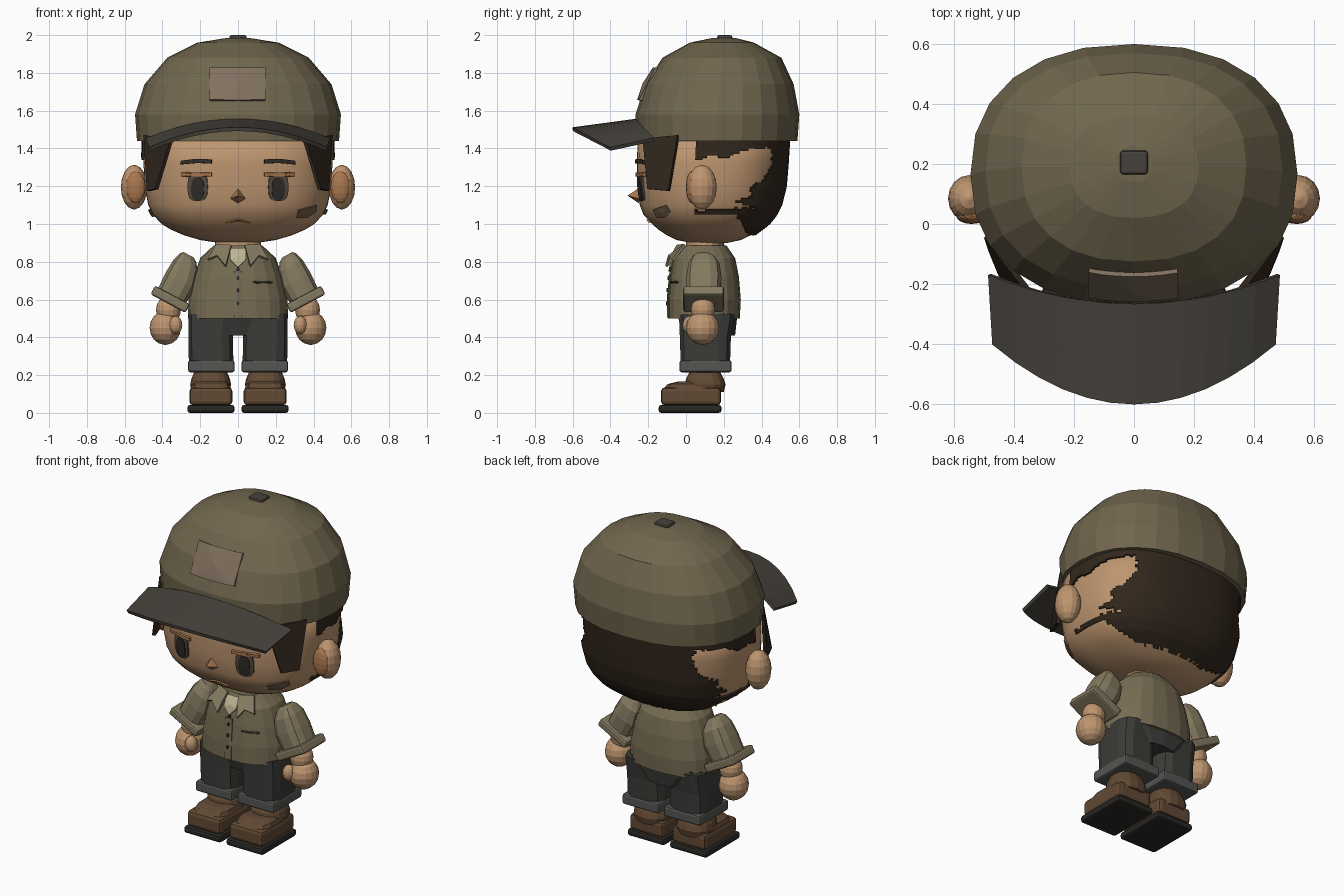
import bpy, bmesh, math, random
from mathutils import Matrix, Vector

if "Cube" in bpy.data.objects:
    bpy.data.objects.remove(bpy.data.objects["Cube"])

random.seed(4)

def color(name, h):
    m = bpy.data.materials.new(name)
    lin = [(int(h[i:i + 2], 16) / 255) ** 2.2 for i in (0, 2, 4)]
    m.diffuse_color = (*lin, 1)
    m.use_nodes = True
    m.node_tree.nodes["Principled BSDF"].inputs["Base Color"].default_value = m.diffuse_color
    return m

SKIN, BLUSH = color("skin", "BC946F"), color("inner_skin", "A87650")
HAIR, DARK = color("hair", "352B22"), color("dark", "33302C")
CAP, BRIM, PATCH = color("cap_cloth", "70664F"), color("brim_cloth", "48443E"), color("patch_cloth", "80705F")
SHIRT, COLLAR, UNDER = color("shirt_cloth", "766C54"), color("collar_cloth", "837960"), color("undershirt", "BDB291")
PANTS, TURNUP = color("trouser_cloth", "3E3E3B"), color("turnup_cloth", "555653")
BOOT, SOLE, EYE = color("boot_leather", "624B37"), color("sole_rubber", "2C2B28"), color("eye_grey", "554A40")

def build(name, verts, faces, mat, smooth=False, mirror=False, thick=0, mtx=None, bevel=0):
    bm = bmesh.new()
    vs = [bm.verts.new(mtx @ Vector(v) if mtx else v) for v in verts]
    for f in faces:
        bm.faces.new([vs[i] for i in f])
    bmesh.ops.recalc_face_normals(bm, faces=bm.faces)
    for f in bm.faces:
        f.smooth = smooth
    me = bpy.data.meshes.new(name)
    for v in [v for v in bm.verts if not v.link_faces]:
        bm.verts.remove(v)
    bm.to_mesh(me)
    bm.free()
    ob = bpy.data.objects.new(name, me)
    bpy.context.collection.objects.link(ob)
    me.materials.append(mat)
    if thick:
        s = ob.modifiers.new("thickness", 'SOLIDIFY')
        s.thickness, s.offset = thick, 0
    if bevel:
        b = ob.modifiers.new("bevel", 'BEVEL')
        b.width, b.segments = bevel, 2
    if mirror:
        ob.modifiers.new("mirror", 'MIRROR')
    return ob

# A ring is (z, half width, front y, back y, optional centre x)
def ring_point(r, a, e):
    z, rx, y0, y1 = r[:4]
    c, s = math.cos(a), math.sin(a)
    x = math.copysign(abs(c) ** (2 / e), c) * rx + (r[4] if len(r) > 4 else 0)
    return (x, (y0 + y1) / 2 + math.copysign(abs(s) ** (2 / e), s) * (y1 - y0) / 2, z)

def loft(name, rings, n, e, mat, off=0.0, **kw):
    verts = [ring_point(r, 2 * math.pi * (i + off) / n, e) for r in rings for i in range(n)]
    faces = [(k * n + i, k * n + (i + 1) % n, (k + 1) * n + (i + 1) % n, (k + 1) * n + i)
             for k in range(len(rings) - 1) for i in range(n)]
    faces += [tuple(range(n)), tuple(range(len(verts) - n, len(verts)))]
    return build(name, verts, faces, mat, **kw)

def lerp_ring(rings, z):
    for a, b in zip(rings, rings[1:]):
        if z <= b[0]:
            break
    t = max(0, min(1, (z - a[0]) / (b[0] - a[0])))
    return [p + (q - p) * t for p, q in zip(a, b)]

# Polygon laid on the front of a lofted surface
def decal(name, rings, e, pts, mat, off=0.006, thick=0.012, **kw):
    cx, cz = (sum(p[i] for p in pts) / len(pts) for i in (0, 1))
    verts = []
    for x, z in [(cx, cz)] + pts:
        _, rx, y0, y1 = lerp_ring(rings, z)
        d = max(0, 1 - abs(x / rx) ** e) ** (1 / e)
        verts.append((x, (y0 + y1) / 2 - d * (y1 - y0) / 2 - off, z))
    n = len(pts)
    return build(name, verts, [(0, i + 1, (i + 1) % n + 1) for i in range(n)], mat, thick=thick, **kw)

def oval(x, z, rx, rz, e=2, n=16):
    return [ring_point((0, rx, z - rz, z + rz, x), 2 * math.pi * i / n, e)[:2] for i in range(n)]

def rect(x0, x1, z0, z1, n=6):
    top = [(x0 + (x1 - x0) * i / n, z1) for i in range(n + 1)]
    return top + [(x, z0) for x, _ in reversed(top)]

def box(name, lo, hi, mat, bevel=0.01, **kw):
    v = [(x, y, z) for x in (lo[0], hi[0]) for y in (lo[1], hi[1]) for z in (lo[2], hi[2])]
    f = [(0, 1, 3, 2), (4, 6, 7, 5), (0, 4, 5, 1), (2, 3, 7, 6), (0, 2, 6, 4), (1, 5, 7, 3)]
    return build(name, v, f, mat, bevel=bevel, **kw)

def ball(name, c, r, mat, n=16, **kw):
    rings = []
    for k in range(9):
        a = -1.5 + 3.0 * k / 8
        rings.append((c[2] + r[2] * math.sin(a), r[0] * math.cos(a),
                      c[1] - r[1] * math.cos(a), c[1] + r[1] * math.cos(a), c[0]))
    return loft(name, rings, n, 2, mat, **kw)

# Head and neck
HEAD = [(0.9, 0.1, 0.03, 0.22), (0.915, 0.2, -0.05, 0.29), (0.94, 0.285, -0.1, 0.34),
        (0.97, 0.355, -0.145, 0.38), (1.0, 0.405, -0.18, 0.42), (1.05, 0.45, -0.225, 0.46),
        (1.1, 0.475, -0.245, 0.485), (1.2, 0.495, -0.258, 0.51), (1.32, 0.5, -0.26, 0.52), (1.48, 0.495, -0.255, 0.53)]
loft("head", HEAD, 48, 2.5, SKIN, smooth=True)
loft("neck", [(0.84, 0.125, 0, 0.2), (0.94, 0.12, 0, 0.2)], 16, 2, SKIN)

# Hair: thin shell around the back of the head with ragged bare patches behind the ears
BARE = [(-0.1, 1.3), (0.14, 1.36), (0.2, 1.345), (0.25, 1.37), (0.31, 1.395), (0.4, 1.4), (0.45, 1.41), (0.46, 1.33),
        (0.42, 1.24), (0.34, 1.19), (0.35, 1.15), (0.26, 1.12), (0.37, 1.085), (0.1, 1.07), (-0.1, 1.07)]

def has_hair(x, y, z):
    inside = False
    for (a, b), (c, d) in zip(BARE, BARE[1:] + BARE[:1]):
        if (b > z) != (d > z) and y < a + (c - a) * (z - b) / (d - b):
            inside = not inside
    low = 1.05 if y < 0.27 else max(0.95, 1.05 - (y - 0.27) * 1.6)
    return y > 0.05 and z > low and not (inside and abs(x) > 0.2)

cols, rows, verts = 96, 44, []
for k in range(rows + 1):
    z = 0.945 + 0.525 * k / rows
    _, rx, y0, y1 = lerp_ring(HEAD, z)
    verts += [ring_point((z, rx + 0.008, y0, y1 + 0.018), math.pi * (i / cols * 1.2 - 0.1), 2.5) for i in range(cols + 1)]
faces = []
for k in range(rows):
    for i in range(cols):
        a = k * (cols + 1) + i
        f = (a, a + 1, a + cols + 2, a + cols + 1)
        if has_hair(*(sum(verts[j][c] for j in f) / 4 + random.uniform(-.006, .006) for c in range(3))):
            faces.append(f)
build("back_hair", verts, faces, HAIR, thick=0.012)
build("sideburn", [(0.492, -0.04, 1.47), (0.35, -0.225, 1.45), (0.43, -0.2, 1.185), (0.475, -0.09, 1.175)],
      [(0, 1, 2, 3)], HAIR, mirror=True, thick=0.02)

# Ears
ball("ear", (0.55, 0.085, 1.195), (0.07, 0.078, 0.118), SKIN, mirror=True)
ball("inner_ear", (0.542, 0.03, 1.195), (0.052, 0.03, 0.085), BLUSH, mirror=True)

# Face
decal("eye", HEAD, 2.5, oval(0.213, 1.197, 0.053, 0.075, 3), EYE, 0.003, mirror=True)
decal("pupil", HEAD, 2.5, oval(0.213, 1.185, 0.034, 0.062, 2.5), DARK, 0.008, mirror=True)
decal("eyelid", HEAD, 2.5, rect(0.14, 0.3, 1.252, 1.272), BLUSH, 0.01, mirror=True)
decal("eyebrow", HEAD, 2.5, [(0.14, 1.32), (0.22, 1.323), (0.305, 1.315), (0.3, 1.335), (0.22, 1.345), (0.14, 1.342)],
      DARK, 0.01, mirror=True)
decal("mouth", HEAD, 2.5, [(-0.065, 1.008), (0, 1.018), (0.065, 1.008), (0, 1.026)], BLUSH, 0.003)
decal("cheek_smudge", HEAD, 2.5, [(0.31, 1.035), (0.36, 1.035), (0.41, 1.065), (0.415, 1.1), (0.36, 1.085), (0.32, 1.075)],
      color("smudge", "75604B"), 0.003)
build("nose", [(-0.04, -0.25, 1.135), (0.04, -0.25, 1.135), (0, -0.25, 1.19), (0, -0.31, 1.15), (0, -0.25, 1.11)],
      [(0, 3, 2), (1, 2, 3), (0, 4, 3), (1, 3, 4), (0, 2, 1, 4)], BLUSH)

# Cap: crown, button, front patch and curved brim
CROWN = [(1.44, 0.535, -0.265, 0.59), (1.58, 0.545, -0.268, 0.6), (1.74, 0.495, -0.215, 0.57),
         (1.88, 0.375, -0.125, 0.505), (1.96, 0.215, 0.02, 0.36), (1.985, 0.06, 0.14, 0.26)]
loft("cap_crown", CROWN, 24, 2.3, CAP)
box("cap_button", (-0.046, 0.165, 1.97), (0.046, 0.245, 2.0), BRIM)
decal("cap_patch", CROWN, 2.3, rect(-0.15, 0.145, 1.655, 1.825), PATCH, 0.008, 0.016)
verts, faces, n = [], [], 12
for i in range(n + 1):
    t = 2 * i / n - 1
    verts += [(0.482 * t, -0.265 + 0.097 * t * t, 1.547 - 0.1 * t * t),
              (0.468 * t, -0.6 + 0.2 * t * t, 1.502 - 0.105 * t * t)]
    if i:
        faces.append((2 * i - 2, 2 * i - 1, 2 * i + 1, 2 * i))
build("cap_brim", verts, faces, BRIM, thick=0.02)

# Shirt
TORSO = [(0.5, 0.265, -0.095, 0.285), (0.6, 0.262, -0.095, 0.29), (0.72, 0.235, -0.085, 0.28),
         (0.82, 0.2, -0.07, 0.26), (0.885, 0.13, -0.03, 0.215)]
loft("shirt_body", TORSO, 20, 2.4, SHIRT)
decal("undershirt_front", TORSO, 2.4, [(-0.045, 0.87), (0.045, 0.87), (0.04, 0.81), (0, 0.77), (-0.04, 0.81)], UNDER, 0.005)
build("collar_flap", [(0.035, -0.045, 0.885), (0.115, -0.005, 0.89), (0.16, -0.07, 0.81), (0.11, -0.09, 0.83), (0.065, -0.105, 0.775)],
      [(0, 1, 2, 3, 4)], COLLAR, mirror=True, thick=0.014)
for z in (0.76, 0.715, 0.65, 0.58):
    decal("shirt_button", TORSO, 2.4, oval(0, z, 0.008, 0.011, n=8), DARK)
decal("shirt_placket", TORSO, 2.4, [(-0.022, 0.505), (0.022, 0.505), (0.022, 0.75), (-0.022, 0.75)], SHIRT, 0.001)
decal("pocket_seam", TORSO, 2.4, rect(0.08, 0.18, 0.688, 0.695), BRIM, 0.002)

# Arms: tilted sleeve and square cuff, then forearm, hand and thumb
TILT = Matrix.Translation((0.357, 0, 0.605)) @ Matrix.Rotation(math.radians(-28), 4, 'Y')
loft("sleeve", [(0, 0.085, 0, 0.185), (0.11, 0.09, 0, 0.19), (0.19, 0.075, 0.01, 0.18, 0.01), (0.235, 0.05, 0.035, 0.15, 0.02),
                (0.25, 0.03, 0.055, 0.13, 0.025)], 12, 2.8, COLLAR, off=0.5, mtx=TILT, mirror=True)
box("sleeve_cuff", (-0.105, -0.015, -0.03), (0.105, 0.2, 0.022), COLLAR, 0.012, mtx=TILT, mirror=True)
ball("forearm", (0.368, 0.09, 0.545), (0.066, 0.065, 0.075), SKIN, mirror=True)
ball("hand", (0.385, 0.088, 0.45), (0.083, 0.088, 0.09), SKIN, mirror=True)
ball("thumb", (0.33, 0.02, 0.465), (0.035, 0.038, 0.048), SKIN, 12, mirror=True)

# Trousers
loft("trouser_seat", [(0.41, 0.13, -0.015, 0.26), (0.5, 0.25, -0.04, 0.27), (0.53, 0.25, -0.04, 0.27)], 16, 3, PANTS)
loft("trouser_leg", [(0.25, 0.12, -0.03, 0.235, 0.142), (0.4, 0.12, -0.035, 0.24, 0.145), (0.52, 0.122, -0.04, 0.26, 0.143)],
     12, 4, PANTS, off=0.5, mirror=True)
box("trouser_turnup", (0.018, -0.035, 0.215), (0.265, 0.242, 0.278), TURNUP, 0.012, mirror=True)

# Boots
box("boot_sole", (0.018, -0.145, 0), (0.268, 0.188, 0.042), SOLE, 0.014, mirror=True)
box("boot_upper", (0.03, -0.132, 0.04), (0.257, 0.185, 0.135), BOOT, 0.02, mirror=True)
loft("boot_toe", [(0.12, 0.112, -0.128, 0.16, 0.143), (0.152, 0.1, -0.1, 0.16, 0.143), (0.165, 0.08, -0.05, 0.14, 0.143)],
     12, 4, BOOT, off=0.5, mirror=True)
loft("boot_collar", [(0.11, 0.1, 0.0, 0.2, 0.145), (0.15, 0.108, -0.005, 0.21, 0.145), (0.18, 0.102, 0.0, 0.2, 0.145),
                     (0.22, 0.085, 0.02, 0.18, 0.145)], 16, 2.4, BOOT, mirror=True)
